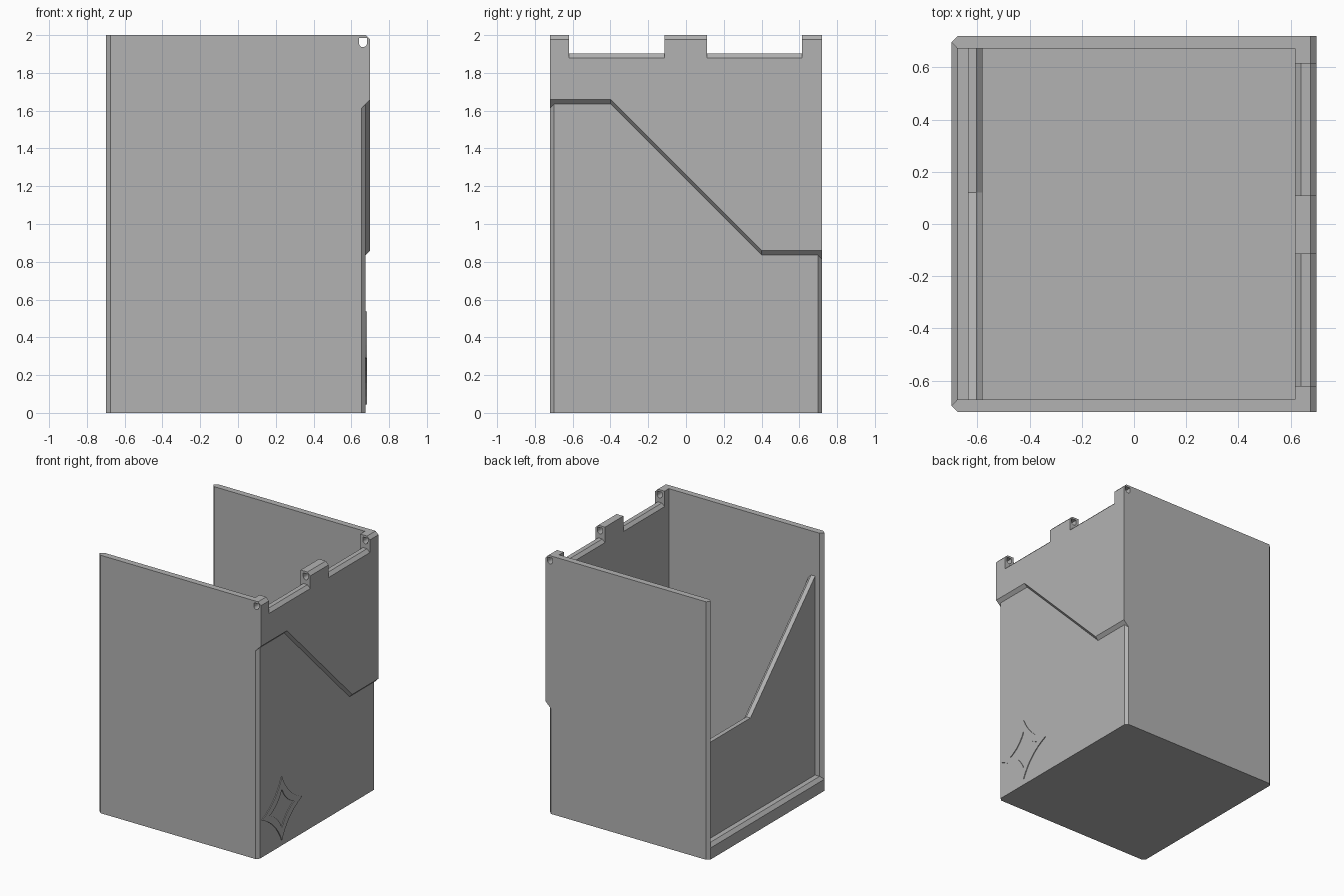
import bpy, bmesh, math

if "Cube" in bpy.data.objects:
    bpy.data.objects.remove(bpy.data.objects["Cube"])

grey = bpy.data.materials.new("plain grey")
grey.use_nodes = True
COLOUR = (0.45, 0.45, 0.45, 1)
grey.diffuse_color = COLOUR
grey.node_tree.nodes["Principled BSDF"].inputs["Base Color"].default_value = COLOUR


def loft(name, rings, caps=True):
    """Join matching closed rings of points into a flat-faced solid."""
    bm = bmesh.new()
    loops = [[bm.verts.new(p) for p in ring] for ring in rings]
    n = len(loops[0])
    for a, b in zip(loops, loops[1:]):
        for i in range(n):
            j = (i + 1) % n
            bm.faces.new((a[i], a[j], b[j], b[i]))
    if caps:
        bm.faces.new(loops[0])
        bm.faces.new(loops[-1])
    bmesh.ops.recalc_face_normals(bm, faces=bm.faces)
    mesh = bpy.data.meshes.new(name)
    bm.to_mesh(mesh)
    bm.free()
    mesh.materials.append(grey)
    obj = bpy.data.objects.new(name, mesh)
    bpy.context.collection.objects.link(obj)
    return obj


def extrude_z(name, plan, z0, z1):
    return loft(name, [[(x, y, z) for x, y in plan] for z in (z0, z1)])


def extrude_y(name, profile, y0, y1):
    return loft(name, [[(x, y, z) for x, z in profile] for y in (y0, y1)])


HY, INY, MID = 0.72, 0.672, 0.697   # outer, inner and middle of the long walls
FACE, INNER, C = 0.676, 0.618, 0.024  # lower face, inner face, chamfer

# Front and back walls, with a pointed free edge and a chamfered corner
wall_plan = [(-FACE, HY), (-0.70, MID), (-FACE, INY),
             (FACE, INY), (FACE, HY - 0.022), (FACE - 0.022, HY)]
drilled = []
for name, s in (("front_wall", -1), ("back_wall", 1)):
    drilled.append(extrude_z(name, [(x, s * y) for x, y in wall_plan], 0, 2))

# Lower part of the side wall
extrude_z("lower_side_wall", [(INNER, -INY), (FACE, -INY), (FACE, INY), (INNER, INY)], 0, 1.8)

# Floor with a chamfered lip at the open side
extrude_y("floor", [(-0.70, 0), (-0.70, 0.09), (-FACE, 0.115), (0.65, 0.115), (0.65, 0)],
          -MID, MID)


# Upper side wall: stepped, undercut lower edge and notched top with hinge posts
def upper_ring(x, undercut, top, notch):
    low = [(-HY, 1.66), (-0.40, 1.66), (0.40, 0.86), (HY, 0.86)]
    ring = [(x, y, z - undercut) for y, z in low]
    ring.append((x, HY, top))
    for y0, y1 in ((0.615, 0.11), (-0.115, -0.62)):
        ring += [(x, y0, top), (x, y0, notch), (x, y1, notch), (x, y1, top)]
    ring.append((x, -HY, top))
    return ring


drilled.append(loft("upper_side_wall", [
    upper_ring(INNER, 0.046, 2, 1.88),
    upper_ring(0.641, 0.046, 2, 1.902),
    upper_ring(0.654, 0.046, 2, 1.902),
    upper_ring(FACE, C, 2, 1.902),
    upper_ring(0.70, 0, 2 - C, 1.902 - C)]))


# Recessed sloped panel on the open side
def panel_ring(x, drop):
    top = [(0.69, 0.86), (0.12, 0.86), (-0.675, 1.66), (-0.69, 1.66)]
    return [(x, -0.69, 0.05), (x, 0.69, 0.05)] + [(x, y, z - drop) for y, z in top]


loft("sloped_panel", [panel_ring(-0.637, 0), panel_ring(-0.603, 0), panel_ring(-0.58, C)])


# Raised four-pointed star outline
def star(x, size, steps=8):
    pts = []
    for q in range(4):
        a, b = q * math.pi / 2, (q + 1) * math.pi / 2
        for i in range(steps):
            t = i / steps
            u = (1 - t) ** 2 + 0.6 * t * (1 - t)
            v = t ** 2 + 0.6 * t * (1 - t)
            pts.append((x, -0.435 + size * (u * math.cos(a) + v * math.cos(b)),
                        0.29 + size * (u * math.sin(a) + v * math.sin(b))))
    return pts


loft("star_outline", [star(0.67, 0.246), star(0.682, 0.246),
                      star(0.682, 0.15), star(0.67, 0.15)], caps=False)

# Hinge pin hole through the walls and posts
R = 0.0215
hole = [(0.64, 1.984), (0.683, 1.984)]
hole += [(0.6615 + R * math.cos(a), 1.9575 - R * math.sin(a))
         for a in (math.pi * i / 10 for i in range(11))]
cutter = extrude_y("pin_hole_cutter", hole, -0.8, 0.8)
for obj in drilled:
    mod = obj.modifiers.new("pin hole", "BOOLEAN")
    mod.operation, mod.solver, mod.object = "DIFFERENCE", "EXACT", cutter
    bpy.context.view_layer.objects.active = obj
    bpy.ops.object.modifier_apply(modifier=mod.name)
bpy.data.objects.remove(cutter)
